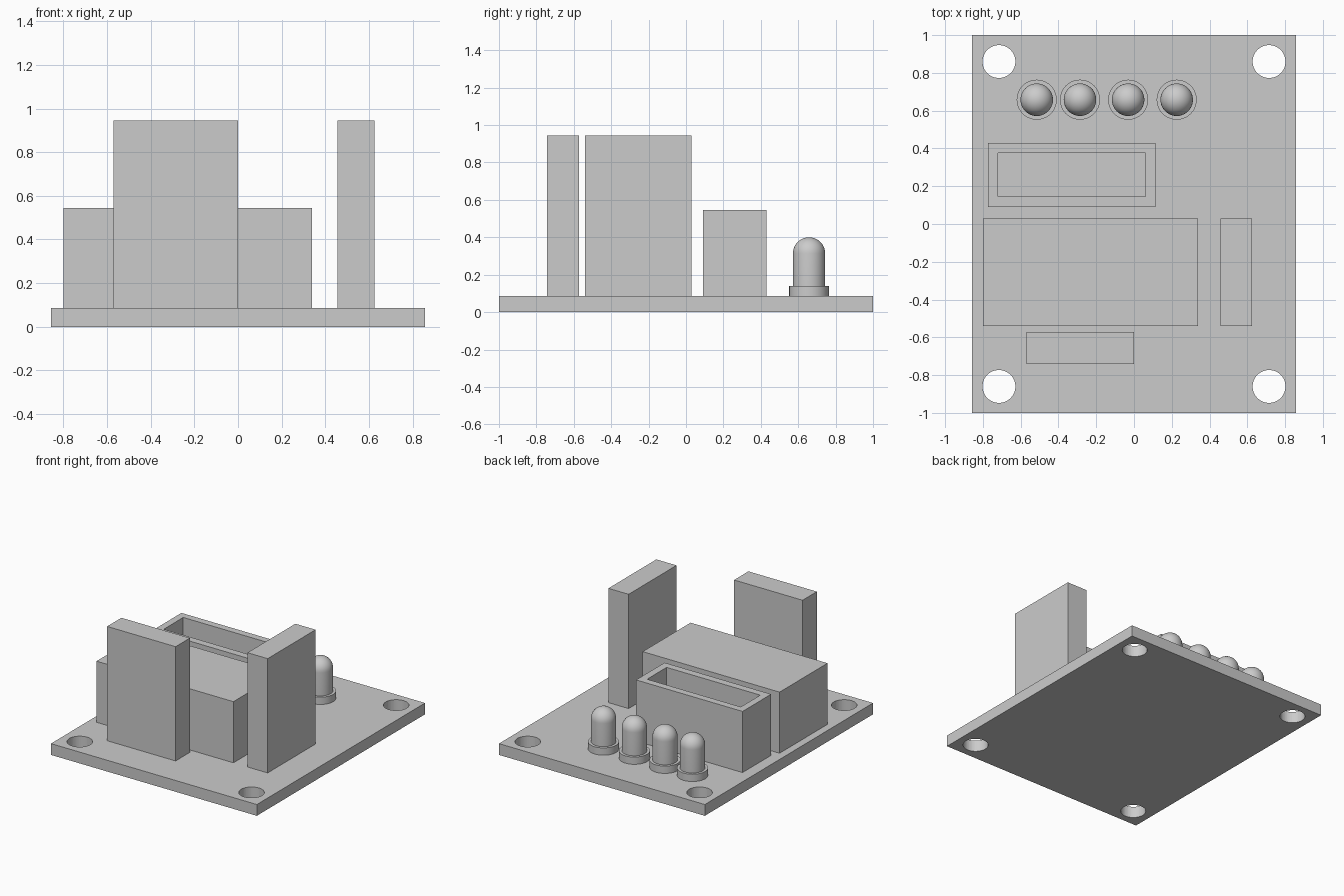
import bpy
import bmesh
import math
from mathutils import Matrix, Vector

if "Cube" in bpy.data.objects:
    bpy.data.objects.remove(bpy.data.objects["Cube"], do_unlink=True)

grey = bpy.data.materials.new("plain grey")
grey.use_nodes = True
grey.diffuse_color = (0.6, 0.6, 0.6, 1)
grey.node_tree.nodes["Principled BSDF"].inputs["Base Color"].default_value = (0.6, 0.6, 0.6, 1)

BOARD_TOP = 0.085
BLOCK_TOP = 0.545
PLATE_TOP = 0.945


def finish(name, bm):
    mesh = bpy.data.meshes.new(name)
    bmesh.ops.recalc_face_normals(bm, faces=bm.faces)
    bm.to_mesh(mesh)
    bm.free()
    mesh.materials.append(grey)
    obj = bpy.data.objects.new(name, mesh)
    bpy.context.collection.objects.link(obj)
    return obj


def box(name, x, y, z):
    """Box from (low, high) ranges on each axis."""
    bm = bmesh.new()
    bmesh.ops.create_cube(bm, size=1)
    for v in bm.verts:
        v.co = Vector(r[0] if c < 0 else r[1] for c, r in zip(v.co, (x, y, z)))
    return finish(name, bm)


def cut(obj, cutter):
    mod = obj.modifiers.new("cut", "BOOLEAN")
    mod.operation = "DIFFERENCE"
    mod.solver = "EXACT"
    mod.object = cutter
    cutter.hide_render = True
    cutter.hide_set(True)


# Circuit board with four mounting holes
board = box("circuit_board", (-0.857, 0.857), (-1, 1), (0, BOARD_TOP))
bm = bmesh.new()
for sx in (-1, 1):
    for sy in (-1, 1):
        bmesh.ops.create_cone(bm, cap_ends=True, segments=48, radius1=0.087, radius2=0.087,
                              depth=0.4, matrix=Matrix.Translation((sx * 0.715, sy * 0.86, 0.04)))
cut(board, finish("mounting_hole_cutter", bm))

# Solid components
box("main_block", (-0.8, 0.34), (-0.54, 0.03), (BOARD_TOP, BLOCK_TOP))
box("front_plate", (-0.57, 0), (-0.742, -0.572), (BOARD_TOP, PLATE_TOP))
box("left_plate", (0.457, 0.625), (-0.54, 0.03), (BOARD_TOP, PLATE_TOP))

# Open-topped socket
socket = box("socket", (-0.772, 0.115), (0.09, 0.43), (BOARD_TOP, BLOCK_TOP))
cut(socket, box("socket_cutter", (-0.72, 0.06), (0.145, 0.377), (0.14, 0.7)))

# Row of domed lamps, each turned from one profile
DOME_Z, RADIUS, FLANGE = 0.314, 0.086, 0.106
profile = [(0, BOARD_TOP), (FLANGE, BOARD_TOP), (FLANGE, 0.14), (RADIUS, 0.14)]
for i in range(11):
    a = math.pi / 2 * i / 10
    profile.append((RADIUS * math.cos(a), DOME_Z + RADIUS * math.sin(a)))
for number, x in enumerate((-0.515, -0.286, -0.031, 0.226), 1):
    bm = bmesh.new()
    verts = [bm.verts.new((r, 0, z)) for r, z in profile]
    edges = [bm.edges.new(pair) for pair in zip(verts, verts[1:])]
    bmesh.ops.spin(bm, geom=verts + edges, cent=(0, 0, 0), axis=(0, 0, 1),
                   angle=math.tau, steps=40, use_duplicate=False)
    bmesh.ops.remove_doubles(bm, verts=bm.verts, dist=0.0005)
    lamp = finish(f"lamp_{number}", bm)
    lamp.location = (x, 0.658, 0)

# Smooth the round surfaces, keep the edges sharp
for obj in bpy.context.collection.objects:
    if obj.name.startswith("lamp"):
        bpy.ops.object.select_all(action="DESELECT")
        obj.select_set(True)
        bpy.context.view_layer.objects.active = obj
        bpy.ops.object.shade_smooth_by_angle(angle=math.radians(35))
